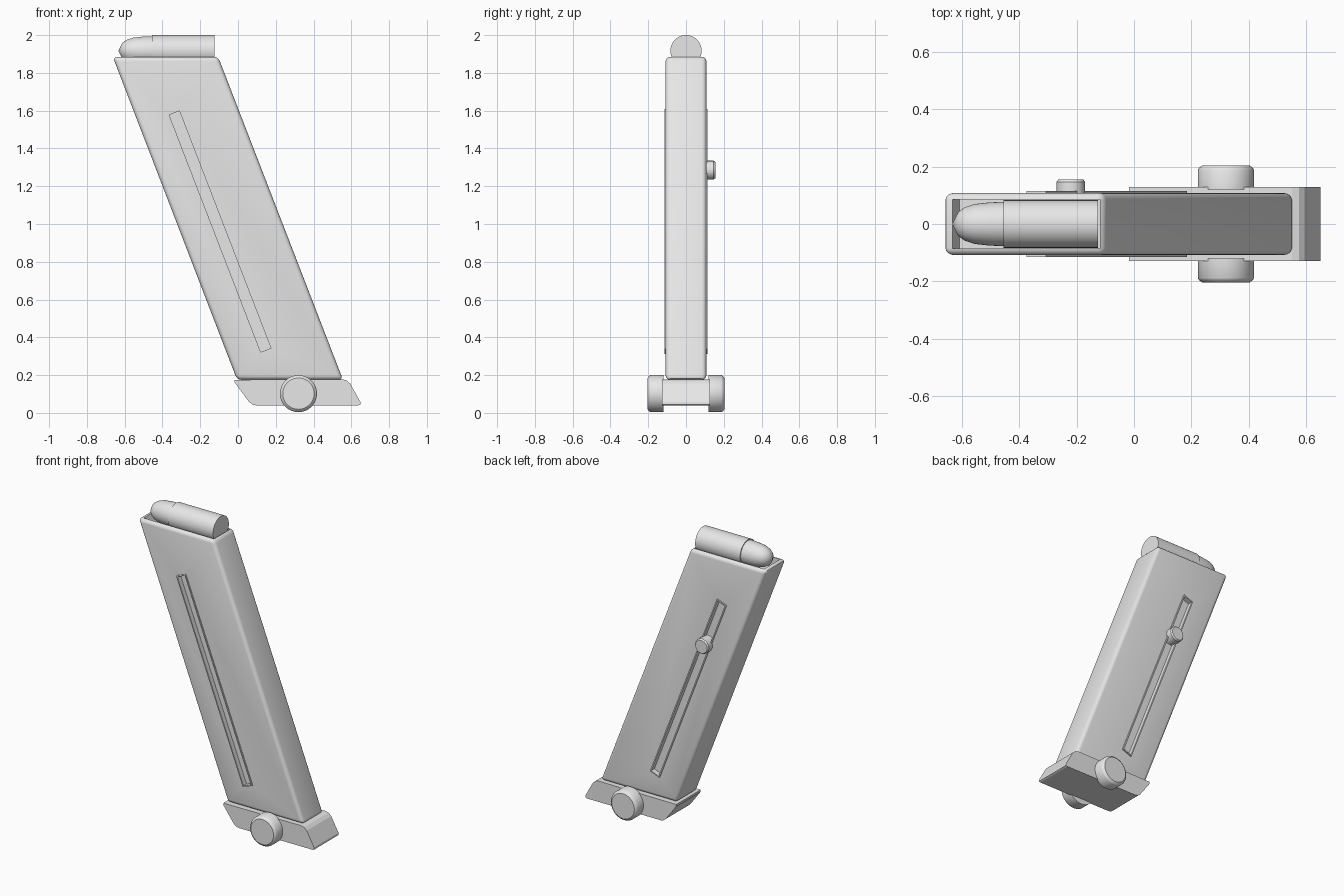
import bpy, bmesh, math
from mathutils import Vector, Matrix

if "Cube" in bpy.data.objects:
    bpy.data.objects.remove(bpy.data.objects["Cube"])

GREY = (0.8, 0.8, 0.8, 1)
mat = bpy.data.materials.new("plain grey")
mat.use_nodes = True
mat.diffuse_color = GREY
mat.node_tree.nodes["Principled BSDF"].inputs["Base Color"].default_value = GREY


def finish(name, bm):
    """Turn a bmesh into a named object with the shared material."""
    bmesh.ops.recalc_face_normals(bm, faces=bm.faces)
    mesh = bpy.data.meshes.new(name)
    bm.to_mesh(mesh)
    bm.free()
    mesh.materials.append(mat)
    obj = bpy.data.objects.new(name, mesh)
    bpy.context.collection.objects.link(obj)
    return obj


def activate(obj):
    bpy.ops.object.select_all(action='DESELECT')
    obj.select_set(True)
    bpy.context.view_layer.objects.active = obj


def smooth(obj, angle=32):
    activate(obj)
    bpy.ops.object.shade_smooth_by_angle(angle=math.radians(angle))


def prism(name, profile, y0, y1):
    """Extrude an (x, z) profile along y."""
    bm = bmesh.new()
    face = bm.faces.new([bm.verts.new((x, y0, z)) for x, z in profile])
    new = bmesh.ops.extrude_face_region(bm, geom=[face])["geom"]
    bmesh.ops.translate(bm, vec=(0, y1 - y0, 0),
                        verts=[v for v in new if isinstance(v, bmesh.types.BMVert)])
    return finish(name, bm)


def lathe(name, profile, origin, direction, steps=40):
    """Spin a (radius, distance) profile around an axis."""
    bm = bmesh.new()
    verts = [bm.verts.new((r, 0, d)) for r, d in profile]
    edges = [bm.edges.new(pair) for pair in zip(verts, verts[1:])]
    bmesh.ops.spin(bm, geom=verts + edges, cent=(0, 0, 0), axis=(0, 0, 1),
                   angle=math.tau, steps=steps)
    bmesh.ops.remove_doubles(bm, verts=bm.verts, dist=0.0001)
    turn = Vector((0, 0, 1)).rotation_difference(Vector(direction)).to_matrix().to_4x4()
    bm.transform(Matrix.Translation(origin) @ turn)
    obj = finish(name, bm)
    smooth(obj)
    return obj


def apply_all(obj):
    activate(obj)
    for m in list(obj.modifiers):
        bpy.ops.object.modifier_apply(modifier=m.name)


def cut(obj, cutter):
    m = obj.modifiers.new("cut", 'BOOLEAN')
    m.operation, m.solver, m.object = 'DIFFERENCE', 'EXACT', cutter
    cutter.hide_render = True
    apply_all(obj)


def slot_rect(margin):
    """Corners of the long slanted slot, shrunk by a margin."""
    along, across = Vector((0.36, -0.933)), Vector((0.933, 0.36))
    a, b = along * (0.681 - margin), across * (0.037 - margin)
    c = Vector((-0.095, 0.96))
    return [c + a + b, c + a - b, c - a - b, c - a + b]


# Slanted body with rounded edges
body = prism("magazine_body",
             [(-0.005, 0.175), (0.556, 0.175), (-0.105, 1.885), (-0.663, 1.885)],
             -0.108, 0.108)
bevel = body.modifiers.new("bevel", 'BEVEL')
bevel.width, bevel.segments = 0.024, 4
apply_all(body)

# Open recess under the round
cutter = prism("recess_cutter",
               [(-0.607, 1.82), (-0.118, 1.82), (-0.118, 1.95), (-0.657, 1.95)],
               -0.085, 0.085)
cut(body, cutter)
bpy.data.objects.remove(cutter)

# Slots on both faces, each with a thin raised rim
for side, label in ((-1, "front"), (1, "back")):
    rim = prism(label + "_slot_rim", slot_rect(0), side * 0.1, side * 0.115)
    cutter = prism("slot_cutter", slot_rect(0.008), side * 0.083, side * 0.15)
    cut(body, cutter)
    cut(rim, cutter)
    bpy.data.objects.remove(cutter)
smooth(body)

# Follower button in the back slot
lathe("follower_button", [(0, 0), (0.05, 0), (0.05, 0.065), (0.043, 0.074), (0, 0.074)],
      (-0.22, 0.081, 1.285), (0, 1, 0), 24)

# Base plate with a sloped toe
prism("base_plate",
      [(-0.018, 0.175), (0.55, 0.178), (0.575, 0.172), (0.594, 0.155), (0.648, 0.058),
       (0.649, 0.045), (0.638, 0.04), (0.095, 0.04), (0.075, 0.045), (0.057, 0.06),
       (-0.018, 0.162)],
      -0.128, 0.128)

# Round knobs on both sides of the base
for side, label in ((-1, "front"), (1, "back")):
    lathe(label + "_base_knob",
          [(0, 0), (0.098, 0), (0.098, 0.068), (0.094, 0.075), (0.083, 0.083), (0, 0.083)],
          (0.32, side * 0.12, 0.102), (0, side, 0))

# Round: casing and pointed tip
lathe("round_casing", [(0, 0), (0.083, 0), (0.083, 0.33), (0, 0.33)],
      (-0.125, 0, 1.917), (-1, 0, 0))
lathe("round_tip",
      [(0, 0), (0.077, 0), (0.075, 0.05), (0.069, 0.103), (0.058, 0.135), (0.042, 0.158),
       (0, 0.179)],
      (-0.454, 0, 1.917), (-1, 0, 0))
